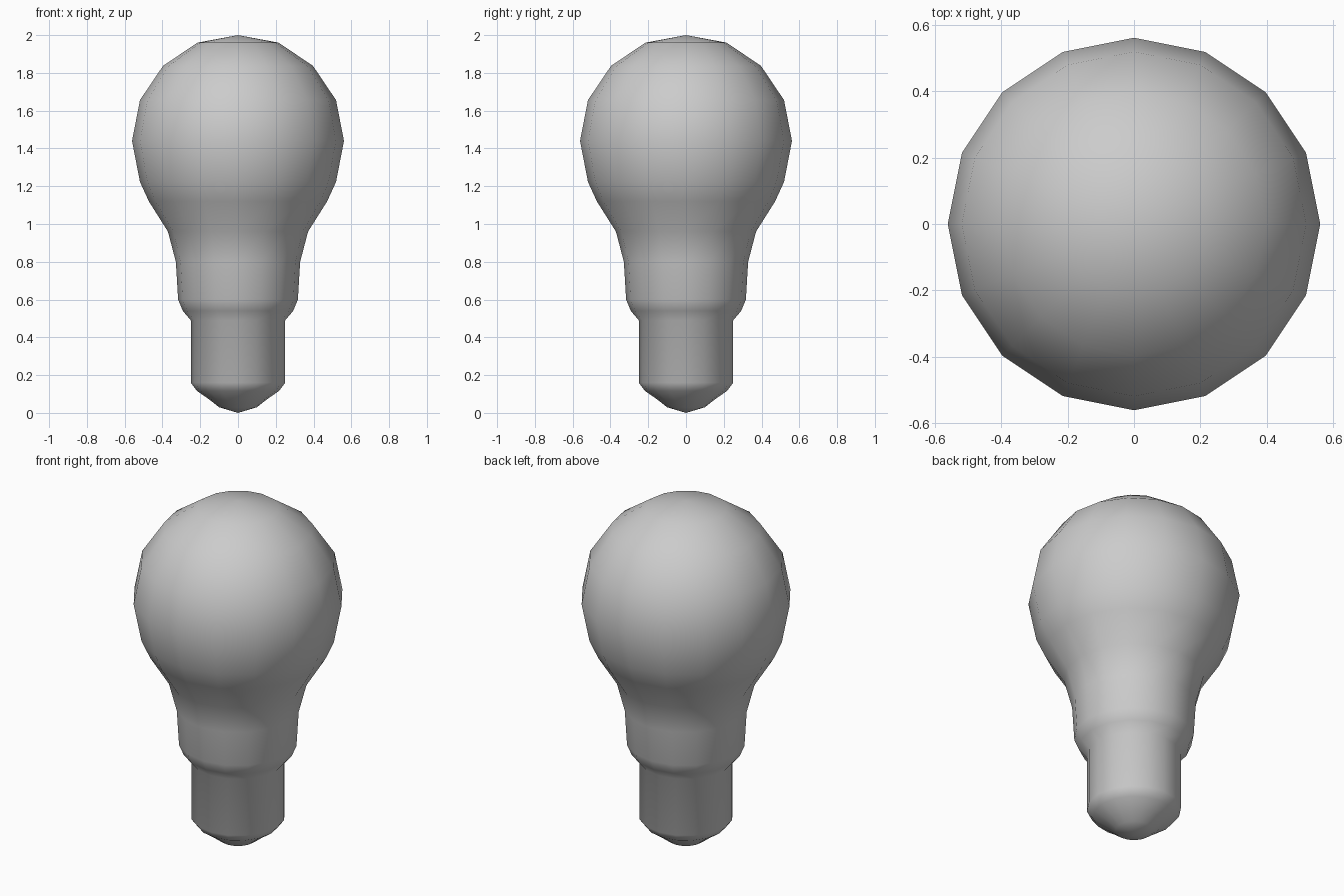
import bpy
import bmesh
from math import cos, sin, tau

if "Cube" in bpy.data.objects:
    bpy.data.objects.remove(bpy.data.objects["Cube"])

SIDES = 16

# Radius and height of each ring, from the screw base up to the glass
rings = [
    (0.10, 0.03), (0.155, 0.073), (0.217, 0.116), (0.25, 0.16),  # contact tip
    (0.25, 0.49), (0.292, 0.54),                                 # base sleeve
    (0.317, 0.60), (0.329, 0.80), (0.371, 0.96), (0.472, 1.12),  # neck
    (0.519, 1.223), (0.561, 1.44), (0.519, 1.656),               # globe
    (0.397, 1.837), (0.215, 1.96),
]


def lathe(name, profile, bottom, top):
    bm = bmesh.new()
    loops = [[bm.verts.new((r * cos(tau * i / SIDES), r * sin(tau * i / SIDES), z))
              for i in range(SIDES)] for r, z in profile]
    low, high = bm.verts.new((0, 0, bottom)), bm.verts.new((0, 0, top))
    for i in range(SIDES):
        j = (i + 1) % SIDES
        for a, b in zip(loops, loops[1:]):
            bm.faces.new((a[i], a[j], b[j], b[i]))
        bm.faces.new((low, loops[0][j], loops[0][i]))
        bm.faces.new((high, loops[-1][i], loops[-1][j]))
    for f in bm.faces:
        f.smooth = True
    mesh = bpy.data.meshes.new(name)
    bm.to_mesh(mesh)
    bm.free()
    obj = bpy.data.objects.new(name, mesh)
    bpy.context.collection.objects.link(obj)
    return obj


# Whole bulb as one smooth turned surface
lathe("light_bulb", rings, 0.0, 2.0)
